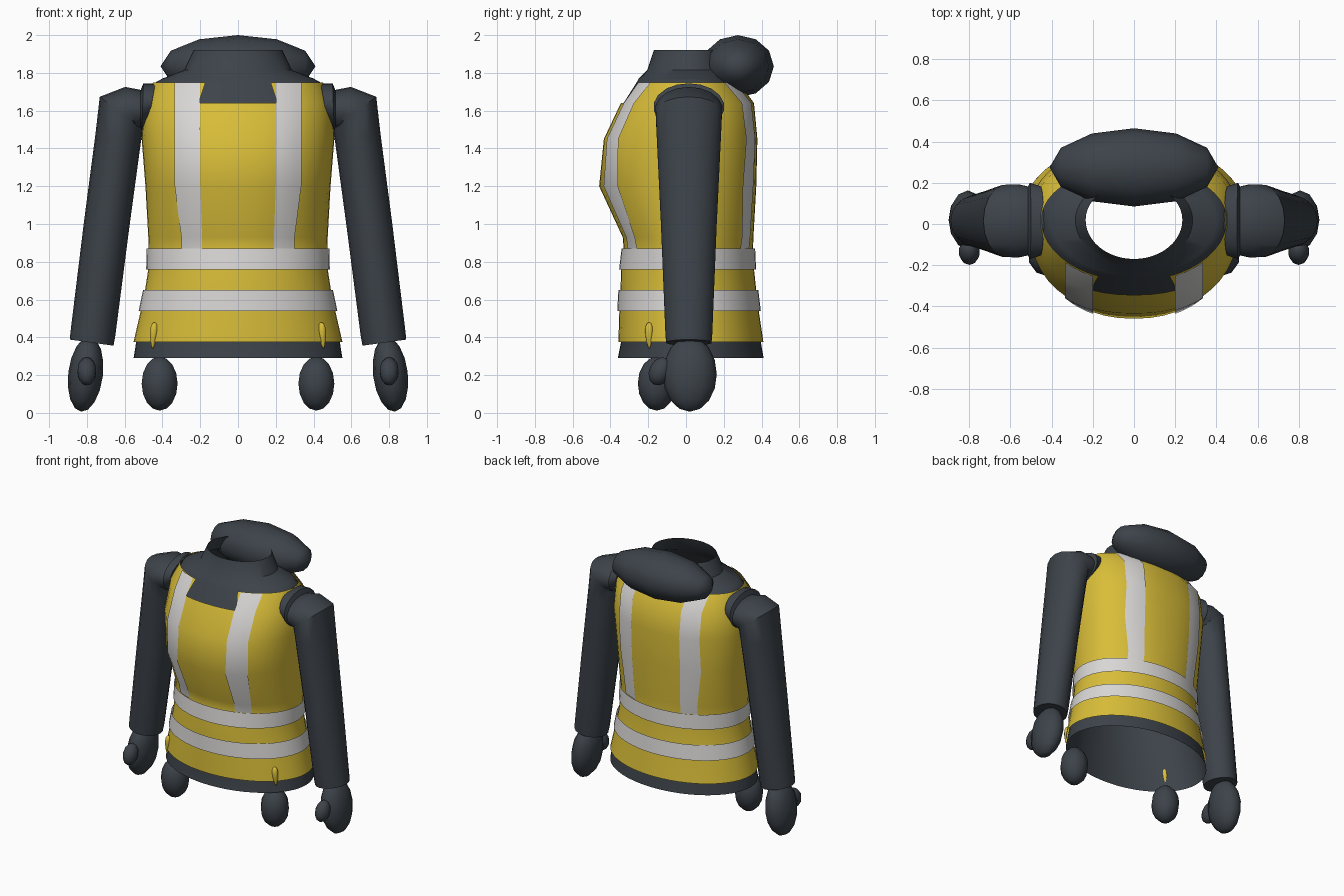
import bpy, bmesh, math
from mathutils import Matrix, Vector

if "Cube" in bpy.data.objects:
    bpy.data.objects.remove(bpy.data.objects["Cube"])


def material(name, rgb):
    m = bpy.data.materials.new(name)
    m.diffuse_color = (*rgb, 1)
    m.use_nodes = True
    m.node_tree.nodes["Principled BSDF"].inputs["Base Color"].default_value = m.diffuse_color
    return m


DARK = material("charcoal fabric", (0.046, 0.056, 0.068))
YELLOW = material("safety yellow", (0.69, 0.51, 0.04))
SILVER = material("reflective silver", (0.69, 0.68, 0.67))

# Torso sections: z, half width, front y, back y, roundness exponent
CY = 0.02
ROWS = [(0.29, 0.555, -0.363, 0.413, 2.0), (0.375, 0.553, -0.358, 0.41, 2.0),
        (0.54, 0.515, -0.353, 0.385, 2.0), (0.65, 0.492, -0.347, 0.372, 2.0),
        (0.76, 0.475, -0.343, 0.36, 2.0), (0.87, 0.473, -0.33, 0.355, 2.0),
        (0.93, 0.475, -0.335, 0.357, 2.1), (1.20, 0.49, -0.46, 0.372, 2.2),
        (1.45, 0.51, -0.435, 0.378, 2.3), (1.64, 0.50, -0.345, 0.36, 2.2),
        (1.75, 0.45, -0.275, 0.28, 2.0)]
# Yoke and collar continue the lining upward
COLLAR = [(1.77, 0.40, -0.25, 0.25, 2.0), (1.815, 0.285, -0.205, 0.22, 2.0),
          (1.92, 0.235, -0.17, 0.20, 2.0)]
SEGS = 48


def finish(name, bm, mat, radial=False, angle=40):
    """Turn a bmesh into a smooth-shaded object with outward faces."""
    if radial:
        bm.normal_update()
        for f in bm.faces:
            c = f.calc_center_median()
            if f.normal.dot(Vector((c.x, c.y - CY, 0))) < 0:
                f.normal_flip()
    else:
        bmesh.ops.recalc_face_normals(bm, faces=bm.faces[:])
    me = bpy.data.meshes.new(name)
    bm.to_mesh(me)
    bm.free()
    me.materials.append(mat)
    ob = bpy.data.objects.new(name, me)
    bpy.context.collection.objects.link(ob)
    bpy.ops.object.select_all(action='DESELECT')
    ob.select_set(True)
    bpy.context.view_layer.objects.active = ob
    bpy.ops.object.shade_smooth_by_angle(angle=math.radians(angle))
    return ob


def loft(rings, closed=True, caps=False):
    """Skin a list of equally long point rows."""
    bm = bmesh.new()
    vs = [[bm.verts.new(p) for p in r] for r in rings]
    n = len(rings[0])
    for lo, hi in zip(vs, vs[1:]):
        for i in range(n if closed else n - 1):
            j = (i + 1) % n
            bm.faces.new((lo[i], lo[j], hi[j], hi[i]))
    if caps:
        bm.faces.new(vs[0])
        bm.faces.new(vs[-1])
    return bm


def section(row, off):
    z, a, y0, y1, n = row
    pts = []
    for i in range(SEGS):
        t = 2 * math.pi * i / SEGS
        c, s = math.cos(t), math.sin(t)
        half = (y1 - CY if s > 0 else CY - y0) + off
        pts.append((math.copysign(abs(c) ** (2 / n), c) * (a + off),
                    CY + math.copysign(abs(s) ** (2 / n), s) * half, z))
    return pts


def rows_between(lo, hi):
    return [r for r in ROWS if lo <= r[0] <= hi]


# Dark lining with hem, yoke and open collar
rings = [section(r, -0.002 if r[0] < 0.3 else -0.014) for r in ROWS]
rings += [section(r, 0) for r in COLLAR]
finish("lining_and_collar", loft(rings), DARK, radial=True)

# Yellow vest with a neck notch cut into the front
bm = loft([section(r, 0) for r in rows_between(0.37, 1.75)])
notch = [f for f in bm.faces if f.calc_center_median().z > 1.65
         and f.calc_center_median().y < 0 and abs(f.calc_center_median().x) < 0.185]
bmesh.ops.delete(bm, geom=notch, context='FACES')
finish("vest", bm, YELLOW, radial=True)

# Reflective waist bands
for name, lo, hi in (("upper_band", 0.76, 0.87), ("lower_band", 0.54, 0.65)):
    finish(name, loft([section(r, 0.011) for r in rows_between(lo, hi)]), SILVER, radial=True)


# Vertical reflective strips that follow the vest surface
def strip(name, sx, sy):
    rings = []
    for z, a, y0, y1, n in rows_between(0.87, 1.75):
        a += 0.007
        half = (y1 - CY if sy > 0 else CY - y0) + 0.007
        x0 = 0.19 if z < 1.0 else 0.2
        x1 = x0 + (0.11 if z < 1.0 else 0.135)
        xs = [x0 + (x1 - x0) * i / 5 for i in range(6)]
        rings.append([(sx * x, CY + sy * half * (1 - (x / a) ** n) ** (1 / n), z) for x in xs])
    finish(name, loft(rings, closed=False), SILVER, radial=True)


def ellipsoid(name, loc, size, mat, rot=(0, 0, 0), u=12, v=8, taper=0.0):
    bm = bmesh.new()
    bmesh.ops.create_uvsphere(bm, u_segments=u, v_segments=v, radius=1)
    for p in bm.verts:
        k = 1 + taper * p.co.z
        p.co = Vector((p.co.x * size[0] * k, p.co.y * size[1] * k, p.co.z * size[2]))
    for axis, ang in zip("XYZ", rot):
        bmesh.ops.rotate(bm, verts=bm.verts[:], matrix=Matrix.Rotation(ang, 3, axis))
    bmesh.ops.translate(bm, verts=bm.verts[:], vec=loc)
    return finish(name, bm, mat, angle=60)


# Rolled hood behind the neck, its poles pointing sideways
ellipsoid("hood", (0, 0.275, 1.835), (0.165, 0.19, 0.41), DARK,
          rot=(0, math.pi / 2, 0), u=12, v=6)

# Sleeve sections: x, y, z, tilt in degrees, radius, half depth
SLEEVE = [(0.775, 0.015, 0.372, 8, 0.117, 0.122), (0.768, 0.015, 0.42, 8, 0.119, 0.126),
          (0.695, 0.015, 1.00, 7, 0.121, 0.15), (0.635, 0.015, 1.45, 9, 0.122, 0.172),
          (0.617, 0.015, 1.59, 36, 0.142, 0.178), (0.565, 0.015, 1.605, 75, 0.125, 0.18),
          (0.515, 0.015, 1.605, 90, 0.105, 0.17), (0.505, 0.015, 1.62, 92, 0.125, 0.188),
          (0.455, 0.015, 1.645, 100, 0.10, 0.17)]

for side, s in (("right", 1), ("left", -1)):
    strip("front_strip_" + side, s, -1)
    strip("back_strip_" + side, s, 1)

    # Sleeve bending in at the shoulder
    rings = []
    for x, y, z, tilt, r, d in SLEEVE:
        t = math.radians(tilt)
        ring = []
        for i in range(18):
            w = 2 * math.pi * i / 18
            k = r * math.cos(w)
            ring.append((s * (x + k * math.cos(t)), y + d * math.sin(w), z + k * math.sin(t)))
        rings.append(ring)
    finish("sleeve_" + side, loft(rings, caps=True), DARK, angle=45)

    # Mitten hand and thumb
    ellipsoid("hand_" + side, (s * 0.807, 0.02, 0.205), (0.092, 0.143, 0.2), DARK,
              rot=(0, s * -0.12, 0))
    ellipsoid("thumb_" + side, (s * 0.80, -0.135, 0.22), (0.052, 0.06, 0.078), DARK,
              rot=(-0.45, 0, 0), u=10, v=6)

    # Hanging cord weight and its yellow toggle
    ellipsoid("cord_weight_" + side, (s * 0.415, -0.155, 0.155), (0.1, 0.1, 0.143), DARK,
              u=10, v=8)
    ellipsoid("toggle_" + side, (s * 0.447, -0.195, 0.41), (0.02, 0.02, 0.07), YELLOW,
              rot=(0, s * -0.08, 0), u=10, v=8, taper=0.45)
